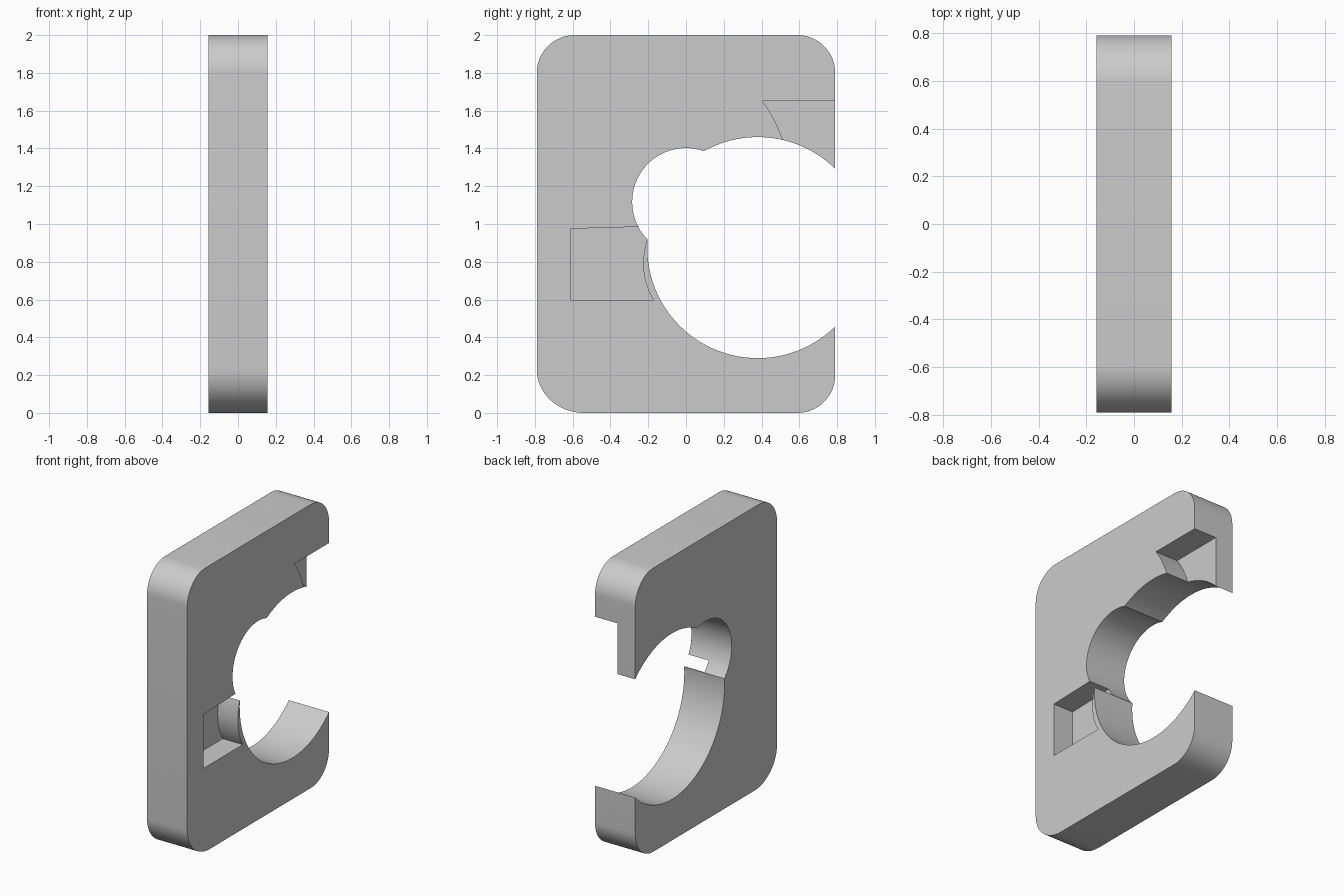
import bpy, bmesh
from math import sin, cos, pi
from mathutils import Vector
from mathutils.geometry import interpolate_bezier

if "Cube" in bpy.data.objects:
    bpy.data.objects.remove(bpy.data.objects["Cube"])

HALF = 0.157  # half the plate thickness


def arc(cy, cz, ry, rz, a0, a1, n):
    """Points on an elliptical arc in the YZ plane."""
    return [(cy + ry * cos(a0 + (a1 - a0) * i / n),
             cz + rz * sin(a0 + (a1 - a0) * i / n)) for i in range(n + 1)]


def circle(cy, cz, r, n):
    return arc(cy, cz, r, r, 0, 2 * pi, n)[:-1]


def bezier(a, b, c, d, n=14):
    pts = interpolate_bezier(*[Vector((p[0], p[1], 0)) for p in (a, b, c, d)], n)
    return [(p.x, p.y) for p in pts]


def prism(name, outline, x0, x1):
    """Extrude a YZ outline from x0 to x1."""
    bm = bmesh.new()
    face = bm.faces.new([bm.verts.new((x0, y, z)) for y, z in outline])
    new = bmesh.ops.extrude_face_region(bm, geom=[face])["geom"]
    verts = [v for v in new if isinstance(v, bmesh.types.BMVert)]
    bmesh.ops.translate(bm, verts=verts, vec=(x1 - x0, 0, 0))
    bmesh.ops.recalc_face_normals(bm, faces=bm.faces)
    mesh = bpy.data.meshes.new(name)
    bm.to_mesh(mesh)
    bm.free()
    obj = bpy.data.objects.new(name, mesh)
    bpy.context.collection.objects.link(obj)
    return obj


# Rounded plate, with a slightly larger lower front corner
corners = [(0.79, 2.0, 0.2, 0.2), (-0.79, 2.0, 0.2, 0.2),
           (-0.79, 0.0, 0.25, 0.23), (0.79, 0.0, 0.2, 0.2)]
outline = []
for i, (y, z, ry, rz) in enumerate(corners):
    cy = y - ry if y > 0 else y + ry
    cz = z - rz if z > 1 else z + rz
    outline += arc(cy, cz, ry, rz, i * pi / 2, (i + 1) * pi / 2, 16)
plate = prism("latch_plate", outline, -HALF, HALF)

# Through holes and the two pockets sunk into the +x face
inner_pocket = [(-0.61, 0.595), (-0.61, 0.975), (-0.25, 0.985), (-0.18, 0.985)]
inner_pocket += bezier((-0.203, 0.93), (-0.238, 0.82), (-0.238, 0.70), (-0.17, 0.595))
upper_pocket = bezier((0.405, 1.65), (0.45, 1.59), (0.49, 1.515), (0.525, 1.41))
upper_pocket += [(0.6, 1.2), (0.9, 1.2), (0.9, 1.65)]
cutters = [
    prism("large_hole_cutter", circle(0.38, 0.875, 0.585, 128), -0.4, 0.4),
    prism("small_hole_cutter", circle(0.0, 1.117, 0.285, 80), -0.4, 0.4),
    prism("inner_pocket_cutter", inner_pocket, 0.0, 0.4),
    prism("upper_pocket_cutter", upper_pocket, -0.02, 0.4),
]

bpy.context.view_layer.objects.active = plate
plate.select_set(True)
for cutter in cutters:
    mod = plate.modifiers.new(cutter.name, "BOOLEAN")
    mod.operation = "DIFFERENCE"
    mod.solver = "EXACT"
    mod.object = cutter
    bpy.ops.object.modifier_apply(modifier=mod.name)
    bpy.data.objects.remove(cutter)

bpy.ops.object.select_all(action="DESELECT")
plate.select_set(True)
bpy.ops.object.shade_smooth_by_angle(angle=0.5)
